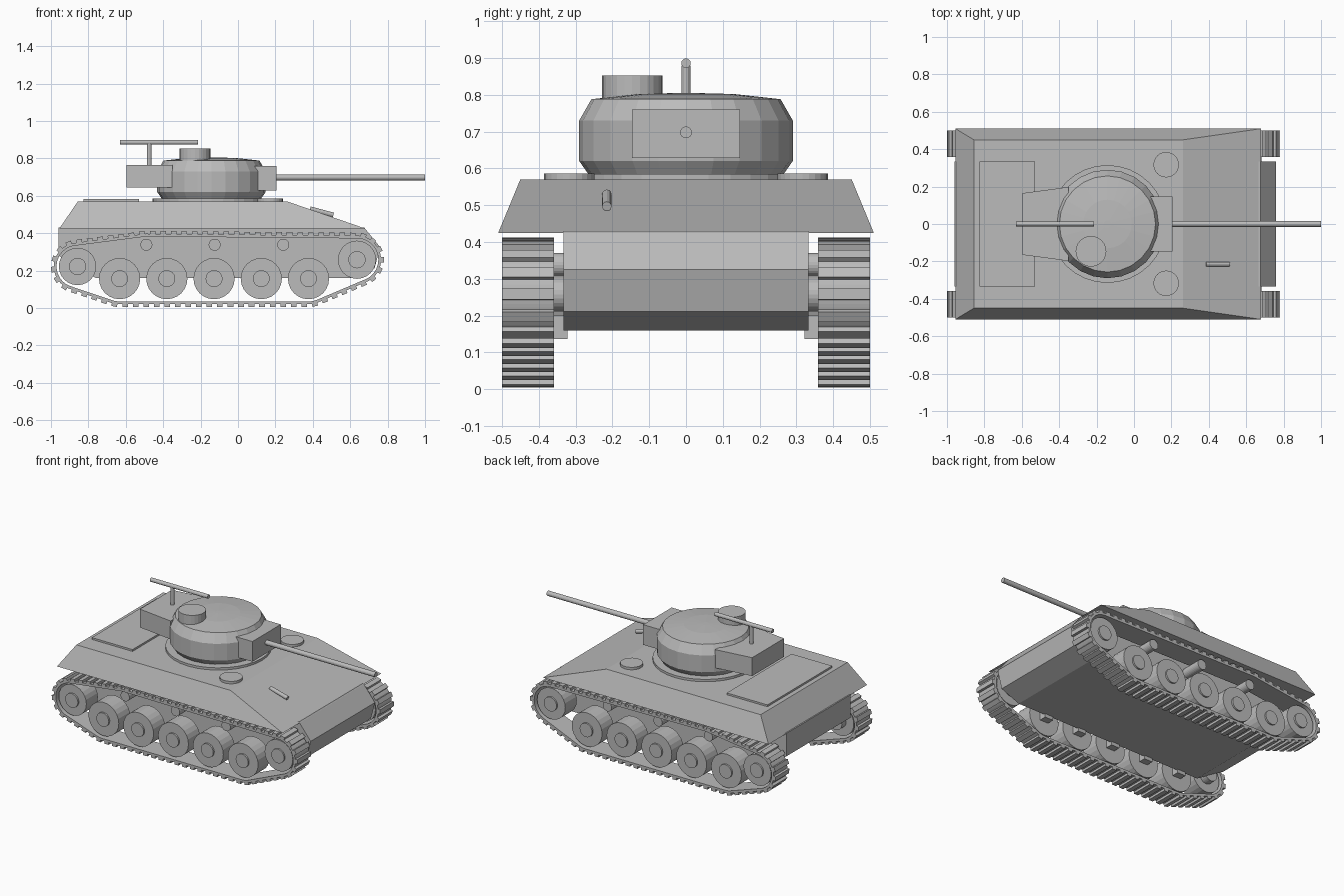
import bpy, bmesh
from math import cos, sin, pi
from mathutils import Vector, Matrix

if "Cube" in bpy.data.objects:
    bpy.data.objects.remove(bpy.data.objects["Cube"])

GREY = 0.5
mat = bpy.data.materials.new("plain_grey")
mat.use_nodes = True
mat.diffuse_color = (GREY, GREY, GREY, 1)
mat.node_tree.nodes["Principled BSDF"].inputs["Base Color"].default_value = (GREY, GREY, GREY, 1)


def finish(name, bm):
    bmesh.ops.recalc_face_normals(bm, faces=bm.faces)
    mesh = bpy.data.meshes.new(name)
    bm.to_mesh(mesh)
    bm.free()
    mesh.materials.append(mat)
    obj = bpy.data.objects.new(name, mesh)
    bpy.context.collection.objects.link(obj)
    return obj


def loft(name, rings, capped=True):
    """Bridge a list of equal-length point rings and cap both ends."""
    bm = bmesh.new()
    loops = [[bm.verts.new(p) for p in ring] for ring in rings]
    n = len(loops[0])
    for a, b in zip(loops, loops[1:]):
        for i in range(n):
            j = (i + 1) % n
            bm.faces.new((a[i], a[j], b[j], b[i]))
    if capped:
        bm.faces.new(loops[0])
        bm.faces.new(loops[-1])
    return finish(name, bm)


def rect(x0, x1, y, z):
    return [(x0, -y, z), (x1, -y, z), (x1, y, z), (x0, y, z)]


def box(name, x0, x1, y0, y1, z0, z1):
    return loft(name, [[(x0, y0, z), (x1, y0, z), (x1, y1, z), (x0, y1, z)] for z in (z0, z1)])


def rod(name, start, end, radius, sides=24):
    start, end = Vector(start), Vector(end)
    axis = end - start
    turn = axis.to_track_quat('Z', 'Y').to_matrix().to_4x4()
    bm = bmesh.new()
    bmesh.ops.create_cone(bm, cap_ends=True, segments=sides, radius1=radius, radius2=radius,
                          depth=axis.length,
                          matrix=Matrix.Translation((start + end) / 2) @ turn)
    return finish(name, bm)


def revolve(name, cx, cy, profile, sides=24):
    return loft(name, [[(cx + r * cos(2 * pi * i / sides), cy + r * sin(2 * pi * i / sides), z)
                        for i in range(sides)] for r, z in profile])


# Hull
loft("upper_hull", [rect(-0.955, 0.68, 0.51, 0.425), rect(-0.856, 0.262, 0.45, 0.57)])
side = [(-0.96, 0.43), (0.675, 0.43), (0.76, 0.325), (0.73, 0.212), (0.6, 0.16),
        (-0.76, 0.16), (-0.96, 0.28)]
loft("lower_hull", [[(x, y, z) for x, z in side] for y in (-0.333, 0.333)])
box("engine_deck", -0.825, -0.53, -0.335, 0.335, 0.565, 0.582)
rod("bow_gun", (0.385, -0.215, 0.53), (0.51, -0.215, 0.497), 0.013, 12)
for label, s in (("left", 1), ("right", -1)):
    rod(label + "_hatch", (0.172, s * 0.317, 0.56), (0.172, s * 0.317, 0.586), 0.068)

# Turret
TX = -0.142
revolve("turret_ring", TX, 0, [(0.315, 0.56), (0.315, 0.585)], 32)
revolve("turret", TX, 0, [(0.262, 0.58), (0.29, 0.62), (0.29, 0.73), (0.257, 0.788),
                          (0.13, 0.802), (0.02, 0.805)])
bustle = [(-0.595, -0.165), (-0.35, -0.198), (-0.35, 0.198), (-0.595, 0.165)]
loft("turret_bustle", [[(x, y, z) for x, y in bustle] for z in (0.645, 0.765)])
rod("cupola", (-0.23, -0.146, 0.78), (-0.23, -0.146, 0.852), 0.082)
box("mantlet", 0.05, 0.207, -0.147, 0.147, 0.628, 0.76)
rod("main_gun", (0.2, 0, 0.698), (1, 0, 0.698), 0.016, 16)
rod("roof_gun_post", (-0.475, 0, 0.76), (-0.475, 0, 0.88), 0.012, 12)
rod("roof_gun", (-0.63, 0, 0.886), (-0.213, 0, 0.886), 0.013, 12)

# Running gear layout: x, z, radius
road = [(-0.633 + 0.2525 * i, 0.157, 0.11) for i in range(5)]
ends = [(-0.858, 0.222, 0.1), (0.636, 0.258, 0.102)]
rollers = [(x, 0.338, 0.032) for x in (-0.49, -0.125, 0.242)]
wrap = road + ends + rollers
STEPS = 90


def belt_loop(gap):
    """Outline stretched around every wheel at a given distance."""
    points = []
    for i in range(STEPS):
        dx, dz = cos(2 * pi * i / STEPS), sin(2 * pi * i / STEPS)
        x, z, r = max(wrap, key=lambda w: w[0] * dx + w[1] * dz + w[2])
        points.append(Vector((x + (r + gap) * dx, 0, z + (r + gap) * dz)))
    return points


def track_belt(name, y0, y1):
    bm = bmesh.new()
    inner, outer = belt_loop(0.012), belt_loop(0.027)
    loops = [[bm.verts.new((p.x, y, p.z)) for p in pts]
             for pts, y in ((inner, y0), (outer, y0), (outer, y1), (inner, y1))]
    for k in range(4):
        a, b = loops[k], loops[(k + 1) % 4]
        for i in range(STEPS):
            j = (i + 1) % STEPS
            bm.faces.new((a[i], a[j], b[j], b[i]))
    # Evenly spaced tread pads
    spans = [(p, outer[(i + 1) % STEPS]) for i, p in enumerate(outer)]
    total = sum((b - a).length for a, b in spans)
    count = 68
    walked, k = 0, 0
    for a, b in spans:
        length = (b - a).length
        along = (b - a).normalized()
        out = Vector((along.z, 0, -along.x))
        while k < count and k * total / count < walked + length:
            centre = a + along * (k * total / count - walked) + out * 0.003
            centre.y = (y0 + y1) / 2
            frame = Matrix((along, (0, 1, 0), out)).transposed().to_4x4()
            size = Matrix.Diagonal((0.03, y1 - y0, 0.024, 1))
            bmesh.ops.create_cube(bm, size=1, matrix=Matrix.Translation(centre) @ frame @ size)
            k += 1
        walked += length
    finish(name, bm)


# Tracks and wheels on both sides
for label, s in (("left", 1), ("right", -1)):
    def wheel(name, x, z, r, inside, outside):
        rod(label + "_" + name, (x, s * inside, z), (x, s * outside, z), r)

    track_belt(label + "_track", *sorted((s * 0.358, s * 0.5)))
    for i, (x, z, r) in enumerate(road):
        wheel(f"road_wheel_{i + 1}", x, z, r, 0.368, 0.487)
        wheel(f"road_hub_{i + 1}", x, z, 0.045, 0.4, 0.498)
        box(f"{label}_suspension_arm_{i + 1}", x - 0.03, x + 0.03,
            *sorted((s * 0.322, s * 0.37)), 0.137, 0.2)
    for name, (x, z, r) in zip(("idler", "drive"), ends):
        wheel(name + "_wheel", x, z, r, 0.368, 0.487)
        wheel(name + "_hub", x, z, 0.046, 0.322, 0.498)
    for i, (x, z, r) in enumerate(rollers):
        wheel(f"return_roller_{i + 1}", x, z, r, 0.325, 0.47)
